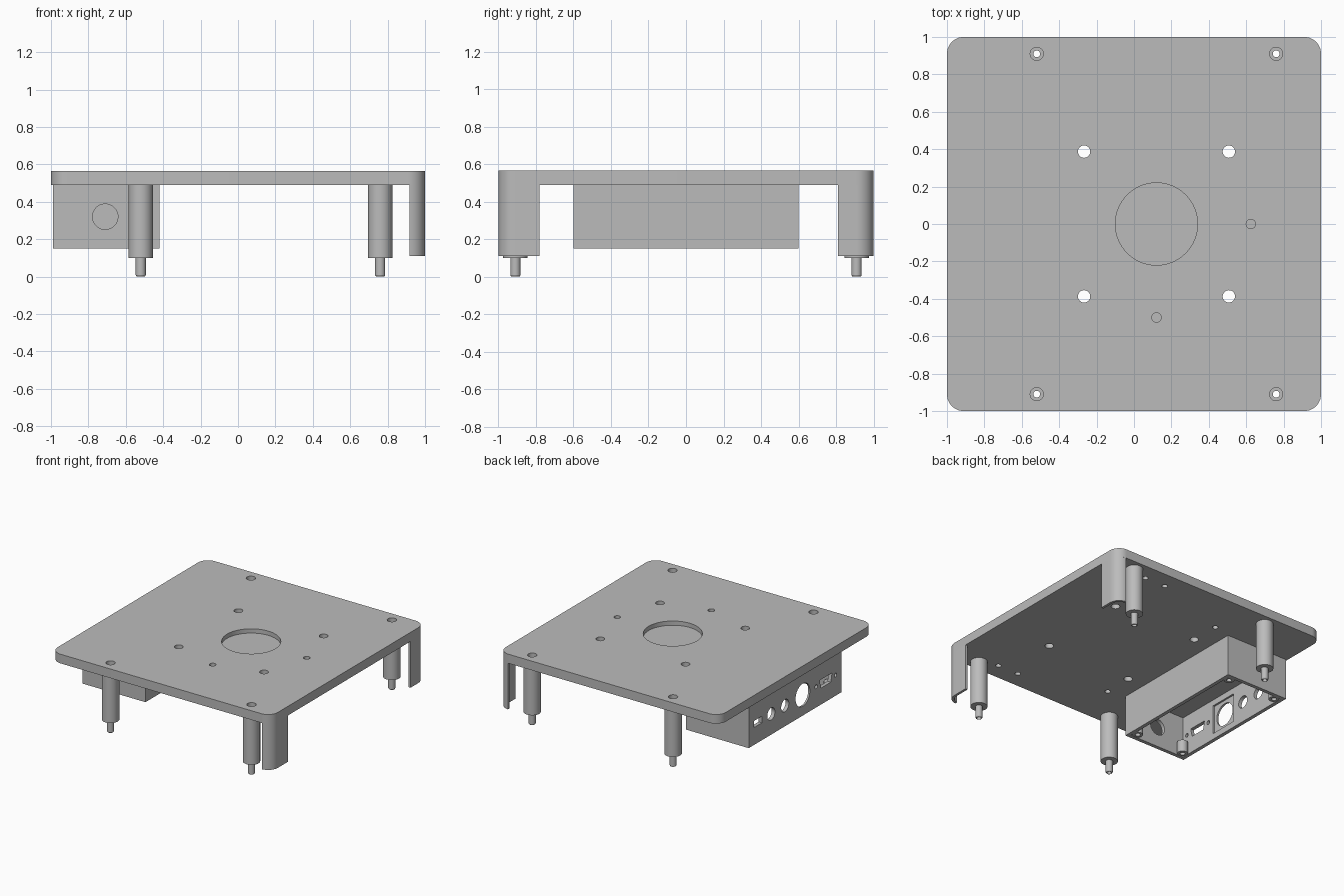
import bpy, bmesh, math
from mathutils import Vector

if "Cube" in bpy.data.objects:
    bpy.data.objects.remove(bpy.data.objects["Cube"])

grey = bpy.data.materials.new("plain grey")
grey.diffuse_color = (0.5, 0.5, 0.5, 1)
grey.use_nodes = True
grey.node_tree.nodes["Principled BSDF"].inputs["Base Color"].default_value = grey.diffuse_color


def finish(name, bm):
    bmesh.ops.recalc_face_normals(bm, faces=bm.faces)
    me = bpy.data.meshes.new(name)
    bm.to_mesh(me)
    bm.free()
    ob = bpy.data.objects.new(name, me)
    bpy.context.collection.objects.link(ob)
    me.materials.append(grey)
    return ob


def prism(name, pts, lo, hi, axis="z"):
    """Extrude a closed 2D outline along an axis from lo to hi."""
    place = {"z": lambda a, b, c: (a, b, c),
             "x": lambda a, b, c: (c, a, b),
             "y": lambda a, b, c: (a, c, b)}[axis]
    bm = bmesh.new()
    face = bm.faces.new([bm.verts.new(place(a, b, lo)) for a, b in pts])
    ext = bmesh.ops.extrude_face_region(bm, geom=[face])
    move = Vector(place(0, 0, hi - lo))
    bmesh.ops.translate(bm, vec=move, verts=[v for v in ext["geom"] if isinstance(v, bmesh.types.BMVert)])
    return finish(name, bm)


def arc(cx, cy, r, a0, a1, n):
    return [(cx + r * math.cos(math.radians(a0 + (a1 - a0) * i / n)),
             cy + r * math.sin(math.radians(a0 + (a1 - a0) * i / n))) for i in range(n + 1)]


def circle(cx, cy, r, n=32):
    return arc(cx, cy, r, 0, 360, n)[:-1]


def rect(x0, x1, y0, y1):
    return [(x0, y0), (x1, y0), (x1, y1), (x0, y1)]


def cut(ob, cutters):
    for c in cutters:
        m = ob.modifiers.new("cut", "BOOLEAN")
        m.operation, m.solver, m.object = "DIFFERENCE", "EXACT", c
    bpy.context.view_layer.objects.active = ob
    for m in list(ob.modifiers):
        bpy.ops.object.modifier_apply(modifier=m.name)
    for c in cutters:
        bpy.data.objects.remove(c)


def smooth(ob):
    bpy.ops.object.select_all(action="DESELECT")
    ob.select_set(True)
    bpy.context.view_layer.objects.active = ob
    bpy.ops.object.shade_smooth_by_angle(angle=math.radians(30))


Z0, Z1, R = 0.49, 0.565, 0.09
POSTS = [(x, y) for x in (-0.52, 0.76) for y in (-0.91, 0.91)]

# top plate with rounded corners
outline = []
for i, (sx, sy) in enumerate([(1, 1), (-1, 1), (-1, -1), (1, -1)]):
    outline += arc(sx * (1 - R), sy * (1 - R), R, 90 * i, 90 * i + 90, 10)
plate = prism("top_plate", outline, Z0, Z1)
holes = [prism("c", circle(0.12, 0, 0.22, 64), Z1 - 0.035, 0.7)]            # round recess
holes += [prism("c", circle(x, y, 0.035), 0.4, 0.7) for x, y in POSTS]       # post screw holes
holes += [prism("c", circle(x, y, 0.033), 0.4, 0.7)
          for x in (-0.267, 0.507) for y in (-0.387, 0.387)]                 # through holes
holes += [prism("c", circle(x, y, 0.025), Z1 - 0.04, 0.7)
          for x, y in ((0.12, -0.5), (0.625, 0))]                            # blind holes above
holes += [prism("c", circle(x, s * y, 0.022), 0.4, Z0 + 0.04) for s in (-1, 1)
          for x, y in ((0.61, 0.86), (0.42, 0.86), (-0.27, 0.63))]           # blind holes below
cut(plate, holes)
smooth(plate)

# four turned posts with pin feet, bored through
profile = [(0.018, 0), (0.022, 0), (0.027, 0.008), (0.027, 0.1),
           (0.065, 0.1), (0.065, Z0), (0.018, Z0)]
for i, (x, y) in enumerate(POSTS):
    bm = bmesh.new()
    vs = [bm.verts.new((r, 0, z)) for r, z in profile]
    es = [bm.edges.new((vs[k], vs[(k + 1) % len(vs)])) for k in range(len(vs))]
    bmesh.ops.spin(bm, geom=vs + es, cent=(0, 0, 0), axis=(0, 0, 1),
                   angle=math.tau, steps=40, use_duplicate=False)
    bmesh.ops.remove_doubles(bm, verts=bm.verts, dist=1e-4)
    bmesh.ops.translate(bm, vec=(x, y, 0), verts=bm.verts)
    smooth(finish(f"post_{i + 1}", bm))

# thin corner guards following the plate edge
T = 0.02
for name, s, end in (("front_corner_guard", -1, 0.78), ("back_corner_guard", 1, 0.81)):
    shell = [(1, end)] + arc(1 - R, 1 - R, R, 0, 85, 10)
    shell += arc(1 - R, 1 - R, R - T, 85, 0, 10) + [(1 - T, end)]
    smooth(prism(name, [(x, s * y) for x, y in shell], 0.11, Z0))

# connector box, open underneath
X0, X1, Y, ZB, W, ZC = -0.99, -0.42, 0.6, 0.15, 0.03, 0.32
box = prism("connector_box", rect(X0, X1, -Y, Y), ZB, Z0)
cut(box, [prism("c", rect(X0 + W, X1 - W, -Y + W, Y - W), 0, 0.6)])
ports = [prism("c", rect(-0.22, 0.02, ZC - 0.12, ZC + 0.12), X0 + W / 2, X0 + 0.1, "x")]  # inner pocket
ports += [prism("c", circle(y, ZC, r), -1.1, -0.9, "x")
          for y, r in ((0.31, 0.05), (0.13, 0.05), (-0.10, 0.093), (-0.275, 0.016), (-0.525, 0.016))]
ports += [prism("c", rect(0.43, 0.53, ZC - 0.027, ZC + 0.027), -1.1, -0.9, "x"),
          prism("c", [(-0.48, ZC + 0.035), (-0.32, ZC + 0.035), (-0.335, ZC - 0.035), (-0.465, ZC - 0.035)],
                -1.1, -0.9, "x"),
          prism("c", circle(-0.71, ZC, 0.068, 48), -0.7, -0.5, "y")]
cut(box, ports)
smooth(box)

# screw bosses in the box corners
for i, (x, y) in enumerate([(x, y) for x in (X0 + 0.065, X1 - 0.065) for y in (-Y + 0.065, Y - 0.065)]):
    boss = prism(f"box_boss_{i + 1}", circle(x, y, 0.04), ZB + 0.002, ZB + 0.1)
    cut(boss, [prism("c", circle(x, y, 0.02, 20), 0, ZB + 0.08)])
    smooth(boss)
